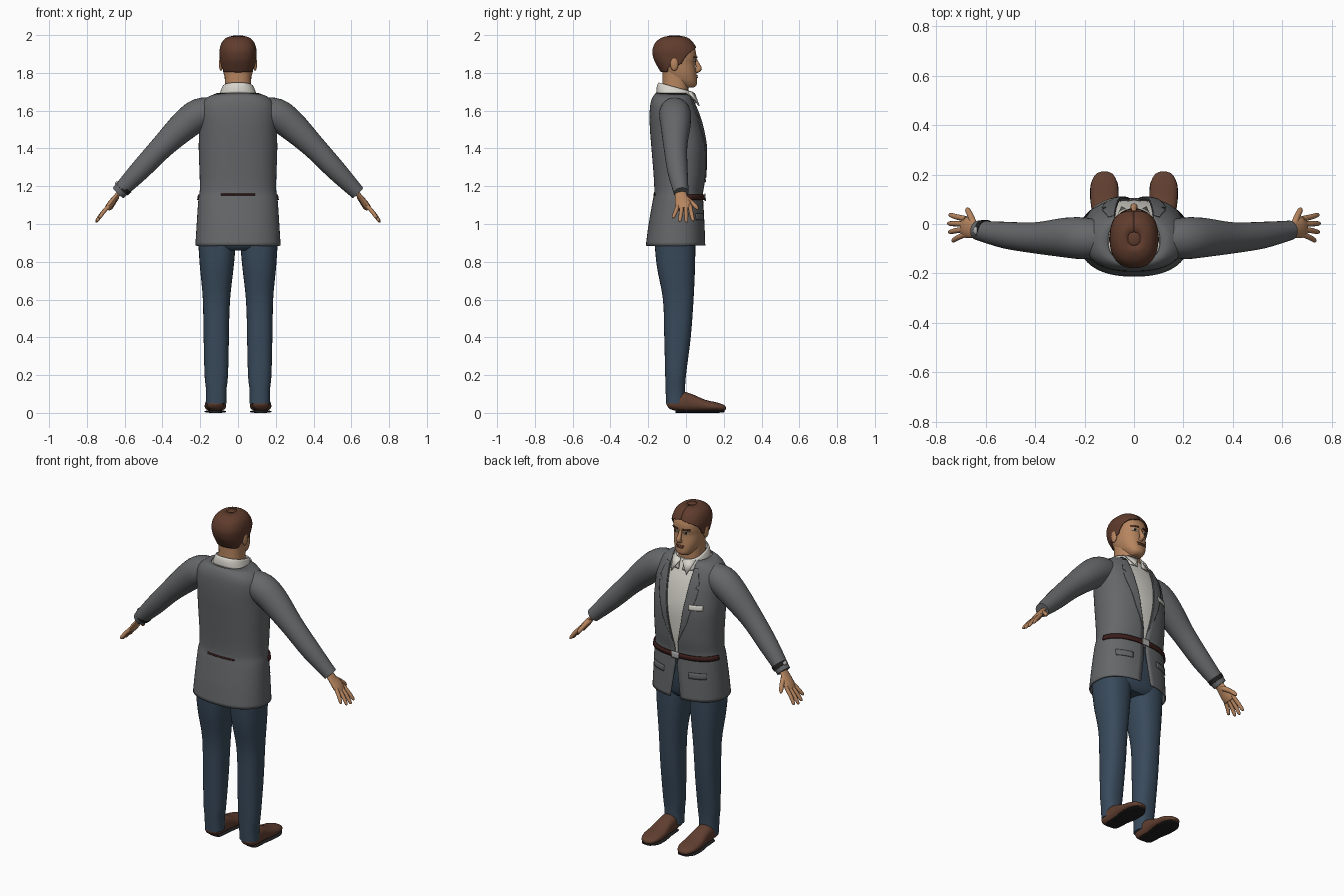
import bpy, bmesh
from math import sin, cos, pi, asin, copysign
from mathutils import Vector

if "Cube" in bpy.data.objects:
    bpy.data.objects.remove(bpy.data.objects["Cube"])


def colour(name, r, g, b):
    m = bpy.data.materials.new(name)
    m.use_nodes = True
    m.diffuse_color = (r, g, b, 1)
    node = next(n for n in m.node_tree.nodes if n.type == "BSDF_PRINCIPLED")
    node.inputs["Base Color"].default_value = (r, g, b, 1)
    node.inputs["Roughness"].default_value = 0.8
    return m


GREY = colour("jacket grey", .13, .135, .14)
BLUE = colour("denim blue", .04, .068, .105)
WHITE = colour("shirt white", .68, .66, .6)
SKIN = colour("skin", .47, .235, .115)
LIP = colour("lip", .28, .11, .065)
HAIR = colour("hair brown", .115, .045, .026)
SHOE = colour("shoe leather", .12, .05, .03)
BELT = colour("belt leather", .045, .013, .011)
BLACK = colour("black", .015, .014, .014)
METAL = colour("buckle metal", .4, .4, .4)


def finish(name, bm, mat, thick=0):
    bmesh.ops.recalc_face_normals(bm, faces=bm.faces)
    me = bpy.data.meshes.new(name)
    for f in bm.faces:
        f.smooth = True
    bm.to_mesh(me)
    bm.free()
    me.set_sharp_from_angle(angle=0.8)
    me.materials.append(mat)
    ob = bpy.data.objects.new(name, me)
    bpy.context.collection.objects.link(ob)
    if thick:
        mod = ob.modifiers.new("thickness", "SOLIDIFY")
        mod.thickness, mod.offset = thick, 0
    return ob


def spline(keys, steps=4):
    """Smooth curve through tuples of any length."""
    out = []
    for i in range(len(keys) - 1):
        a, b, c, d = (keys[max(0, min(len(keys) - 1, i + k))] for k in (-1, 0, 1, 2))
        for s in range(steps):
            t = s / steps
            out.append(tuple(q + .5 * t * (r - p + t * (2*p - 5*q + 4*r - w + t * (3*(q - r) + w - p)))
                             for p, q, r, w in zip(a, b, c, d)))
    return out + [keys[-1]]


def at(keys, z):
    """Linear lookup of a table whose first column is z."""
    z = max(keys[0][0], min(keys[-1][0], z))
    for a, b in zip(keys, keys[1:]):
        if z <= b[0]:
            t = (z - a[0]) / (b[0] - a[0])
            return [p + t * (q - p) for p, q in zip(a, b)]


def skin_rings(bm, rings, closed):
    rows = [[bm.verts.new(p) for p in ring] for ring in rings]
    n = len(rows[0])
    for a, b in zip(rows, rows[1:]):
        for i in range(n if closed else n - 1):
            j = (i + 1) % n
            bm.faces.new((a[i], a[j], b[j], b[i]))
    if closed:
        bm.faces.new(rows[0])
        bm.faces.new(rows[-1])


E = .85


def shell(name, keys, mat, zs=None, span=None, off=0, thick=0, cx=0, tilt=0, lying=False, n=32):
    """Skin over sections (z, half width, back, front); angle 0 is the front."""
    keys = spline(keys)
    rings = []
    for z in zs or [k[0] for k in keys]:
        _, w, yb, yf = at(keys, z)
        a0, a1 = span(z, w) if span else (0, 2 * pi * (n - 1) / n)
        ring = []
        for i in range(n):
            a = a0 + (a1 - a0) * i / (n - 1)
            x = copysign(abs(sin(a)) ** E, sin(a)) * (w + off)
            y = (yb + yf) / 2 + copysign(abs(cos(a)) ** E, cos(a)) * ((yf - yb) / 2 + off)
            ring.append((cx + x, z, y) if lying else (cx + x, y, z - tilt * (y + .05)))
        rings.append(ring)
    bm = bmesh.new()
    skin_rings(bm, rings, span is None)
    return finish(name, bm, mat, thick)


def steps(z0, z1, n):
    return [z0 + (z1 - z0) * i / n for i in range(n + 1)]


def angle(x, w):
    return copysign(asin(min(1, abs(x) / w) ** (1 / E)), x)


def patch(name, keys, mat, z0, z1, x0, x1, off=.004, thick=.004):
    """Thin plate lying on the front of a shell, between two x positions."""
    return shell(name, keys, mat, steps(z0, z1, 3), lambda z, w: (angle(x0, w), angle(x1, w)),
                 off, thick, n=10)


def tube(name, pts, mat, s=1, flat=1, n=16):
    """Tapering tube through (x, y, z, radius), flattened across y."""
    pts = spline(pts)
    rings = []
    for i, p in enumerate(pts):
        c = Vector(p[:3])
        d = (Vector(pts[min(i + 1, len(pts) - 1)][:3]) - Vector(pts[max(i - 1, 0)][:3])).normalized()
        v = d.cross(Vector((0, 1, 0))).normalized()
        u = v.cross(d)
        ring = [c + p[3] * (u * cos(2*pi*k/n) + v * sin(2*pi*k/n) * flat) for k in range(n)]
        rings.append([(q.x * s, q.y, q.z) for q in ring])
    bm = bmesh.new()
    skin_rings(bm, rings, True)
    return finish(name, bm, mat)


def ball(name, loc, scale, mat):
    bm = bmesh.new()
    bmesh.ops.create_uvsphere(bm, u_segments=16, v_segments=10, radius=1)
    bmesh.ops.scale(bm, vec=scale, verts=bm.verts)
    bmesh.ops.translate(bm, vec=loc, verts=bm.verts)
    return finish(name, bm, mat)


# Jacket, open down the front, over a shirt
coat = [(.885, .223, -.21, .1), (1, .216, -.195, .095), (1.13, .207, -.172, .088), (1.17, .2, -.165, .088),
        (1.25, .2, -.168, .1), (1.4, .205, -.18, .106), (1.5, .203, -.188, .092), (1.58, .203, -.19, .07),
        (1.64, .188, -.185, .045), (1.675, .15, -.172, .032), (1.692, .105, -.158, .022)]
opening = [(.88, .035), (1.08, .006), (1.2, .012), (1.35, .042), (1.5, .064), (1.62, .075), (1.7, .08)]
lapel_edge = [(1.22, .016), (1.35, .075), (1.5, .118), (1.55, .125), (1.56, .105), (1.58, .125), (1.66, .1)]


def coat_span(z, w):
    a = angle(at(opening, z)[1], w)
    return a, 2 * pi - a


shell("jacket", coat, GREY, steps(.885, 1.692, 44), coat_span, thick=.006, n=56)
shell("shirt", coat, WHITE, steps(1.14, 1.69, 20), off=-.009)
for s, side in ((1, "left"), (-1, "right")):
    shell(side + "_lapel", coat, GREY, steps(1.22, 1.66, 44),
          lambda z, w: (s * angle(at(opening, z)[1], w), s * angle(at(lapel_edge, z)[1], w)),
          .006, .004, n=10)
    patch(side + "_pocket_flap", coat, GREY, 1.02, 1.055, s * .08, s * .17, .006)
patch("pocket_square", coat, WHITE, 1.435, 1.465, -.155, -.085, .007)

# Belt and buckle
shell("belt", coat, BELT, steps(1.128, 1.155, 2), lambda z, w: (-1.4, 1.4), .008, .008, n=40)
shell("back_belt_strip", coat, BELT, steps(1.152, 1.161, 1), lambda z, w: (pi - .38, pi + .38), .004, .004)
patch("buckle", coat, METAL, 1.122, 1.161, -.022, .022, .014, .006)

# Shirt collar with two points
collar = [(1.665, .1, -.155, .05), (1.7, .089, -.152, .045), (1.722, .08, -.143, .034)]
shell("collar", collar, WHITE, steps(1.665, 1.722, 5), lambda z, w: (.1, 2 * pi - .1), thick=.006, tilt=.28)
for s in (1, -1):
    bm = bmesh.new()
    bm.faces.new([bm.verts.new((s * x, y, z)) for x, y, z in
                  ((.006, .045, 1.692), (.075, .012, 1.7), (.05, .07, 1.625))])
    finish("collar_point", bm, WHITE, .006)

# Neck and head
shell("neck", [(1.64, .075, -.13, .012), (1.74, .07, -.125, .012), (1.82, .072, -.125, .01)], SKIN)
head = [(1.722, .03, -.02, .04), (1.735, .045, -.05, .056), (1.76, .063, -.09, .058), (1.8, .077, -.12, .055),
        (1.85, .084, -.15, .05), (1.88, .087, -.163, .055), (1.92, .088, -.168, .05),
        (1.96, .076, -.152, .028), (1.984, .052, -.12, 0), (1.994, .018, -.08, -.04)]
shell("head", head, SKIN, n=40)
hairline = [(1.8, 2.3), (1.835, 1.95), (1.845, 1.4), (1.875, 1.25), (1.9, 1.05), (1.92, .7), (1.935, 0), (2, 0)]
shell("hair", head, HAIR, steps(1.805, 1.994, 30),
      lambda z, w: (at(hairline, z)[1], 2 * pi - at(hairline, z)[1]), .007, .006, n=48)
ball("hair_crown", (0, -.06, 1.99), (.03, .03, .009), HAIR)
tube("nose", [(0, .048, 1.878, .007), (0, .061, 1.845, .011), (0, .07, 1.822, .014), (0, .052, 1.808, .011)], SKIN)
patch("upper_lip", head, LIP, 1.782, 1.788, -.024, .024)
patch("lower_lip", head, LIP, 1.772, 1.779, -.019, .019, .005)
for s, side in ((1, "left"), (-1, "right")):
    patch(side + "_eyebrow", head, HAIR, 1.879, 1.887, s * .014, s * .055, .004)
    patch(side + "_eye", head, WHITE, 1.857, 1.867, s * .02, s * .046, .002)
    patch(side + "_iris", head, BLACK, 1.857, 1.867, s * .028, s * .038, .004)
    ball(side + "_ear", (s * .09, -.062, 1.848), (.011, .022, .037), SKIN)

# Sleeves and hands
for s, side in ((1, "left"), (-1, "right")):
    tube(side + "_sleeve", [(.11, -.06, 1.6, .07), (.2, -.058, 1.582, .084), (.28, -.055, 1.525, .08),
                            (.4, -.056, 1.41, .063), (.52, -.045, 1.283, .054), (.634, -.025, 1.165, .039)],
         GREY, s, n=28)
    tube(side + "_palm", [(.61, -.03, 1.19, .026), (.645, -.025, 1.145, .033), (.675, -.015, 1.105, .042),
                          (.692, -.012, 1.08, .036)], SKIN, s, .42)
    for i, reach in enumerate((.75, .95, 1, .92)):
        y0, y1 = -.042 + .021 * i, -.066 + .034 * i
        tube(side + "_finger", [(.68, y0, 1.1, .011), (.68 + .04 * reach, (y0 + y1) / 2, 1.1 - .045 * reach, .011),
                                (.68 + .066 * reach, y1, 1.1 - .082 * reach, .009),
                                (.68 + .07 * reach, y1, 1.1 - .092 * reach, .004)], SKIN, s, n=10)
    tube(side + "_thumb", [(.645, -.01, 1.14, .016), (.66, .03, 1.112, .013), (.672, .055, 1.088, .011),
                           (.676, .063, 1.076, .004)], SKIN, s, n=10)
tube("watch_band", [(.598, -.029, 1.2, .046), (.615, -.027, 1.182, .044)], BLACK, -1)
ball("watch_face", (-.637, -.027, 1.213), (.014, .018, .013), METAL)

# Trousers and shoes
shell("hips", [(.86, .15, -.14, .03), (.9, .198, -.17, .055), (1.02, .198, -.165, .07), (1.13, .18, -.15, .07)], BLUE)
leg = [(.05, .054, -.105, -.005), (.12, .054, -.108, -.005), (.2, .062, -.11, 0), (.4, .067, -.115, .025),
       (.6, .072, -.122, .04), (.78, .09, -.155, .048), (.95, .103, -.17, .05)]
shoe = [(-.103, .02, .042, .056), (-.08, .042, .018, .08), (-.02, .047, .008, .11), (.03, .049, .008, .1),
        (.1, .056, .008, .07), (.16, .054, .01, .056), (.2, .036, .012, .043), (.212, .012, .018, .03)]
sole = [(-.055, .03, 0, .014), (-.04, .042, 0, .016), (.03, .046, 0, .014), (.1, .057, 0, .014),
        (.165, .054, 0, .014), (.205, .03, .004, .016)]
for s, side in ((1, "left"), (-1, "right")):
    ob = shell(side + "_trouser_leg", leg, BLUE, cx=s * .115)
    for v in ob.data.vertices:
        v.co.x += s * -.004 * max(0, v.co.z - .5) / .4
    shell(side + "_shoe", shoe, SHOE, cx=s * .12, lying=True)
    shell(side + "_sole", sole, BLACK, cx=s * .12, lying=True)
